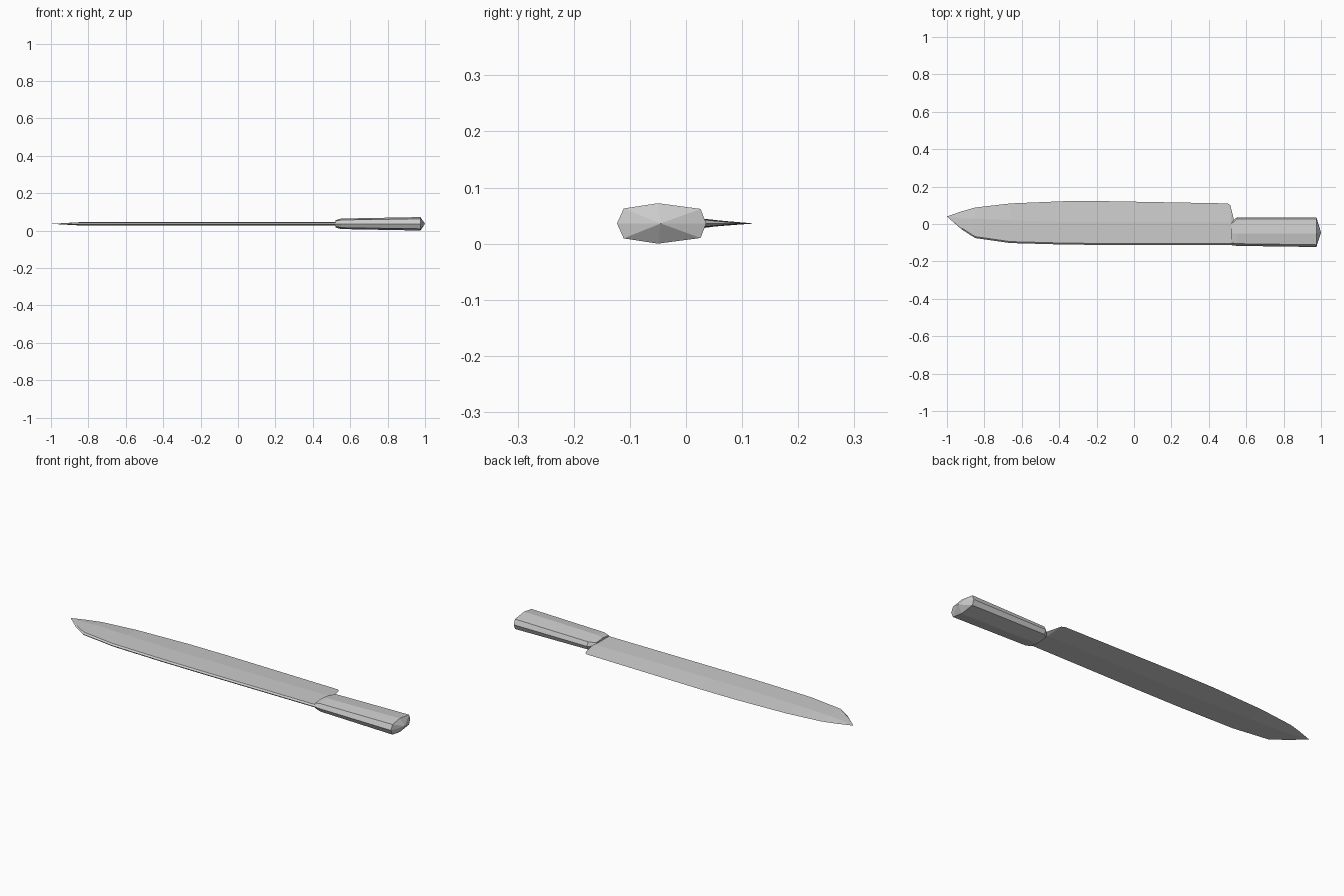
import bpy
import bmesh

cube = bpy.data.objects.get("Cube")
if cube:
    bpy.data.objects.remove(cube)

MID = 0.036  # height of the knife's flat mid-plane


def material(name, rgb):
    mat = bpy.data.materials.new(name)
    mat.use_nodes = True
    mat.diffuse_color = (*rgb, 1)
    mat.node_tree.nodes["Principled BSDF"].inputs["Base Color"].default_value = (*rgb, 1)
    return mat


def loft(name, sections, mat, start=None, end=None):
    """Skin half sections, mirrored below the mid-plane, with optional end points."""
    bm = bmesh.new()
    rings = []
    for half in sections:
        lower = [(x, y, -z) for x, y, z in half[-2:0:-1]]
        rings.append([bm.verts.new((x, y, MID + z)) for x, y, z in half + lower])
    n = len(rings[0])
    for a, b in zip(rings, rings[1:]):
        for i in range(n):
            j = (i + 1) % n
            bm.faces.new((a[i], a[j], b[j], b[i]))
    for ring, tip in ((rings[0], start), (rings[-1], end)):
        if tip:
            point = bm.verts.new((tip[0], tip[1], MID))
            for i in range(n):
                bm.faces.new((ring[i], ring[(i + 1) % n], point))
        else:
            bm.faces.new(ring)
    bmesh.ops.recalc_face_normals(bm, faces=bm.faces)
    mesh = bpy.data.meshes.new(name)
    bm.to_mesh(mesh)
    bm.free()
    mesh.materials.append(mat)
    obj = bpy.data.objects.new(name, mesh)
    bpy.context.collection.objects.link(obj)
    return obj


steel = material("steel grey", (0.6, 0.6, 0.6))

# Blade: bevelled spine toward -y, wedge down to the cutting edge at +y
stations = [  # x, spine y, ridge y, edge y
    (-0.92, -0.03, 0.03, 0.068),
    (-0.85, -0.075, 0.03, 0.088),
    (-0.66, -0.102, 0.02, 0.11),
    (-0.37, -0.11, 0.01, 0.122),
    (-0.15, -0.112, 0.01, 0.122),
    (0.5, -0.113, 0.01, 0.11),
    (0.515, -0.113, 0.01, 0.1),
    (0.535, -0.113, 0.0, 0.02),
]
blade = []
for x, spine, ridge, edge in stations:
    thick = 0.0085 * min(1, (x + 1) / 0.15)
    blade.append([(x, spine, 0), (x, spine + 0.008, 0.9 * thick),
                  (x, ridge, thick), (x, edge, 0)])
loft("blade", blade, steel, start=(-1, 0.04))

# Handle: eight-sided grip with a chamfered collar and a shallow pointed butt
handle = []
for x, front, back, height in [(0.52, -0.113, 0.01, 0.019),
                               (0.55, -0.117, 0.036, 0.028),
                               (0.975, -0.123, 0.036, 0.036)]:
    handle.append([(x, front, 0), (x, front + 0.012, 0.74 * height),
                   (x, -0.05, height), (x, back - 0.01, 0.72 * height), (x, back, 0)])
loft("handle", handle, steel, end=(1, -0.045))
